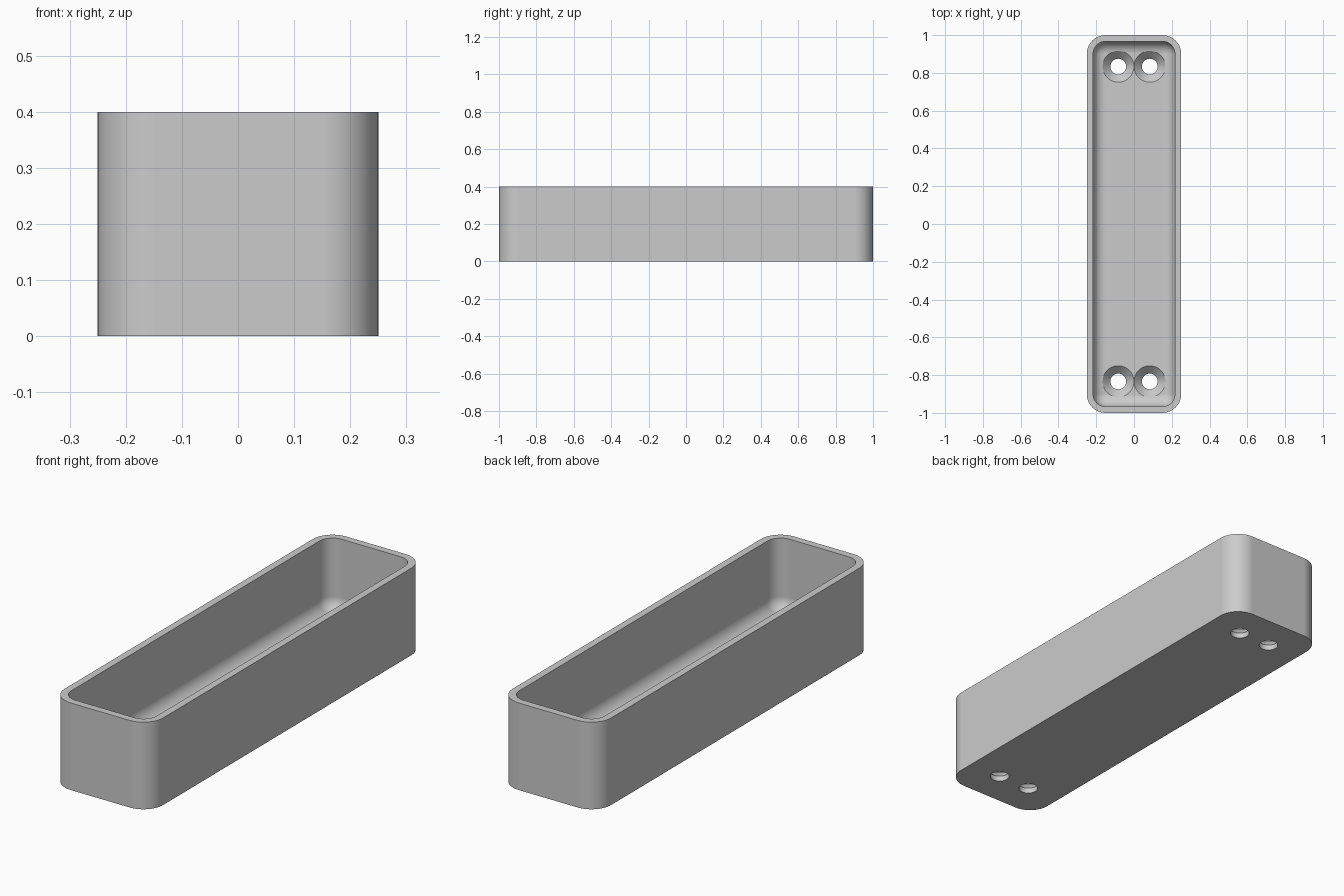
import bpy, bmesh
from math import sin, cos, pi

if "Cube" in bpy.data.objects:
    bpy.data.objects.remove(bpy.data.objects["Cube"])

U = 1 / 60                      # one design unit
HALF_X, HALF_Y, HEIGHT = 15 * U, 60 * U, 24 * U
CORNER, WALL, FLOOR, FILLET = 6 * U, 2 * U, 4 * U, 3.9 * U
CORNER_STEPS, FILLET_STEPS, HOLE_SIDES = 16, 10, 48

grey = bpy.data.materials.new("plain_grey")
grey.use_nodes = True
colour = (0.6, 0.6, 0.6, 1)
grey.diffuse_color = colour
grey.node_tree.nodes["Principled BSDF"].inputs["Base Color"].default_value = colour


def make_object(name, bm):
    bmesh.ops.recalc_face_normals(bm, faces=bm.faces)
    mesh = bpy.data.meshes.new(name)
    bm.to_mesh(mesh)
    bm.free()
    mesh.materials.append(grey)
    obj = bpy.data.objects.new(name, mesh)
    bpy.context.collection.objects.link(obj)
    return obj


def rounded_ring(bm, inset, z):
    """Rounded rectangle, moved inwards from the outer wall by inset."""
    r = CORNER - inset
    ring = []
    for k, (sx, sy) in enumerate([(1, 1), (-1, 1), (-1, -1), (1, -1)]):
        for i in range(CORNER_STEPS + 1):
            a = (k + i / CORNER_STEPS) * pi / 2
            ring.append(bm.verts.new((sx * (HALF_X - CORNER) + r * cos(a),
                                      sy * (HALF_Y - CORNER) + r * sin(a), z)))
    return ring


def circle_ring(bm, x, y, r, z):
    angles = [2 * pi * i / HOLE_SIDES for i in range(HOLE_SIDES)]
    return [bm.verts.new((x + r * cos(a), y + r * sin(a), z)) for a in angles]


def skin(bm, rings):
    """Bridge successive rings and cap both ends."""
    for low, high in zip(rings, rings[1:]):
        n = len(low)
        for i in range(n):
            j = (i + 1) % n
            bm.faces.new((low[i], low[j], high[j], high[i]))
    bm.faces.new(rings[0])
    bm.faces.new(rings[-1])


# Tray: outer wall, flat rim, inner wall, floor fillet, floor
bm = bmesh.new()
profile = [(0, 0), (0, HEIGHT), (WALL, HEIGHT)]
for i in range(FILLET_STEPS + 1):
    a = i / FILLET_STEPS * pi / 2
    profile.append((WALL + FILLET * (1 - cos(a)), FLOOR + FILLET * (1 - sin(a))))
skin(bm, [rounded_ring(bm, inset, z) for inset, z in profile])
tray = make_object("tray", bm)

# Countersunk screw holes, a pair near each end
bm = bmesh.new()
hole_profile = [(2.5, -1), (2.5, 1.5), (4.97, 4), (4.97, 6)]
for x in (-5, 5):
    for y in (-50, 50):
        skin(bm, [circle_ring(bm, x * U, y * U, r * U, z * U) for r, z in hole_profile])
cutter = make_object("screw_hole_cutter", bm)
cutter.hide_render = True

cut = tray.modifiers.new("screw_holes", 'BOOLEAN')
cut.operation = 'DIFFERENCE'
cut.solver = 'EXACT'
cut.object = cutter
bpy.ops.object.select_all(action='DESELECT')
tray.select_set(True)
bpy.context.view_layer.objects.active = tray
bpy.ops.object.modifier_apply(modifier=cut.name)
bpy.data.objects.remove(cutter)

# Smooth curves with crisp rim and hole edges
bpy.ops.object.shade_smooth_by_angle(angle=pi / 6)
weighted = tray.modifiers.new("clean_shading", 'WEIGHTED_NORMAL')
weighted.keep_sharp = True
